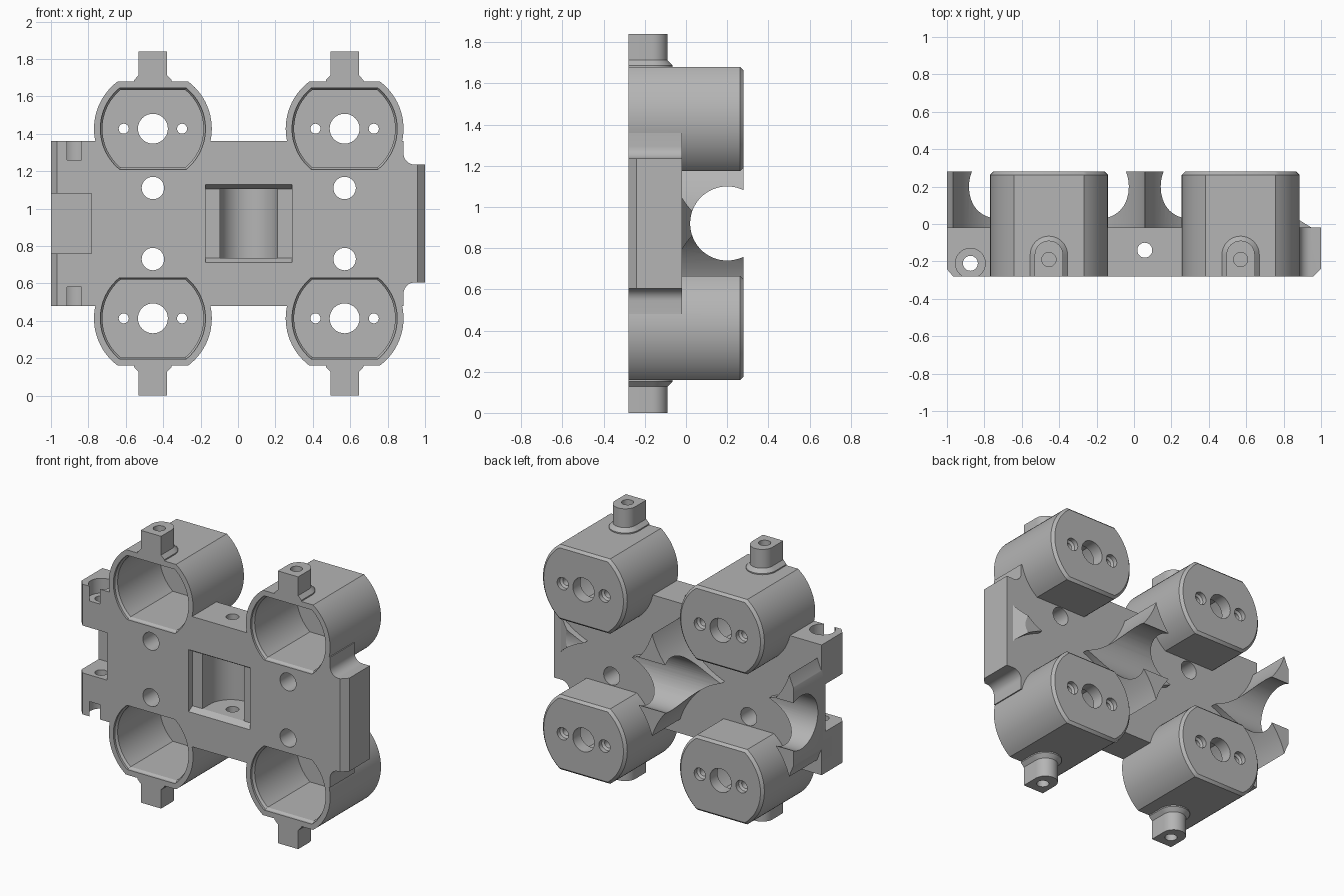
import bpy, bmesh, math

cube = bpy.data.objects.get("Cube")
if cube:
    bpy.data.objects.remove(cube, do_unlink=True)

grey = bpy.data.materials.new("plain_grey")
grey.use_nodes = True
grey.diffuse_color = (0.46, 0.46, 0.46, 1)
grey.node_tree.nodes["Principled BSDF"].inputs["Base Color"].default_value = grey.diffuse_color

MID = 0.92             # height of the mirror plane
POD_X = (-0.455, 0.57)
POD_Z = 0.507          # pod offset above and below the mirror plane
PITCH = 1.025
FRONT, FLOOR, BACK = -0.28, -0.02, 0.28


def loft(name, axis, rings):
    """Closed solid through (depth, outline) rings stacked along an axis."""
    place = {"x": lambda d, p: (d, p[0], p[1]),
             "y": lambda d, p: (p[0], d, p[1]),
             "z": lambda d, p: (p[0], p[1], d)}[axis]
    bm = bmesh.new()
    loops = [[bm.verts.new(place(d, p)) for p in pts] for d, pts in rings]
    n = len(loops[0])
    for a, b in zip(loops, loops[1:]):
        for i in range(n):
            j = (i + 1) % n
            bm.faces.new((a[i], a[j], b[j], b[i]))
    bm.faces.new(loops[0])
    bm.faces.new(loops[-1][::-1])
    bmesh.ops.recalc_face_normals(bm, faces=bm.faces)
    mesh = bpy.data.meshes.new(name)
    bm.to_mesh(mesh)
    bm.free()
    mesh.materials.append(grey)
    ob = bpy.data.objects.new(name, mesh)
    bpy.context.collection.objects.link(ob)
    return ob


def prism(name, axis, a, b, pts):
    return loft(name, axis, [(a, pts), (b, pts)])


def arc(cx, cy, r, start, end, n):
    return [(cx + r * math.cos(start + (end - start) * i / n),
             cy + r * math.sin(start + (end - start) * i / n)) for i in range(n + 1)]


def circle(cx, cy, r, n=32):
    return arc(cx, cy, r, 0, math.tau, n)[:-1]


def rect(x0, x1, y0, y1):
    return [(x0, y0), (x1, y0), (x1, y1), (x0, y1)]


def flat_circle(cx, cz, r, flat):
    """Round outline with flat top and bottom."""
    a = math.asin(flat / r)
    return arc(cx, cz, r, -a, a, 24) + arc(cx, cz, r, math.pi - a, math.pi + a, 24)


def arch(cx, w):
    """Square at the front, round at the back."""
    return [(cx - w, FRONT), (cx + w, FRONT)] + arc(cx, -0.165, w, 0, math.pi, 20)


def combine(body, tool, operation):
    mod = body.modifiers.new("combine", "BOOLEAN")
    mod.operation, mod.solver, mod.object = operation, "EXACT", tool
    bpy.context.view_layer.objects.active = body
    bpy.ops.object.modifier_apply(modifier=mod.name)
    bpy.data.objects.remove(tool, do_unlink=True)


def cut(tool):
    combine(frame, tool, "DIFFERENCE")


def join(tool):
    combine(frame, tool, "UNION")


# Frame block with a narrower tab at the left end
lower = [(-1, MID - 0.44), (0.885, MID - 0.44)]
lower += arc(0.945, MID - 0.375, 0.06, math.pi, math.pi / 2, 8) + [(1, MID - 0.315)]
outline = lower + [(x, 2 * MID - z) for x, z in reversed(lower)]
frame = prism("frame", "y", FRONT, BACK, outline)

# Round clearances about every pod, leaving the four-pointed ridges
for px in (POD_X[0] - PITCH,) + POD_X:
    for s in (-1, 1):
        cut(prism("clearance", "y", FLOOR, 0.5, circle(px, MID + s * POD_Z, 0.538, 96)))

# Lengthwise round channel, tab slope and front corner chamfers
cut(prism("channel", "x", -1.2, 1.2, circle(0.2, MID, 0.18, 64)))
cut(prism("tab_slope", "z", 0.2, 1.6, [(0.755, 0.1), (0.95, FLOOR), (1.2, FLOOR), (1.2, 0.5), (0.755, 0.5)]))
cut(prism("tab_chamfer", "z", 0.2, 1.6, [(0.94, -0.3), (1.1, -0.3), (1.1, -0.14)]))
cut(prism("end_chamfer", "z", 0.2, 1.6, [(-0.95, -0.3), (-1.1, -0.3), (-1.1, -0.125)]))

# Motor pods and their mounting posts
for px in POD_X:
    for s in (-1, 1):
        pz = MID + s * POD_Z
        full = flat_circle(px, pz, 0.315, 0.253)
        join(loft("motor_pod", "y", [(FRONT, full), (0.263, full),
                                     (BACK, flat_circle(px, pz, 0.298, 0.237))]))
        join(loft("mounting_post", "z", [(MID + s * h, arch(px, w)) for h, w in
                                         ((0.74, 0.1), (0.768, 0.1), (0.793, 0.076), (0.92, 0.076))]))

# Pod cavities and all holes
for px in POD_X:
    for s in (-1, 1):
        pz = MID + s * POD_Z
        inner = flat_circle(px, pz, 0.27, 0.208)
        mouth = flat_circle(px, pz, 0.281, 0.217)
        cut(loft("cavity", "y", [(-0.3, mouth), (-0.265, mouth), (-0.25, inner), (0.2, inner)]))
        cut(prism("shaft_hole", "y", 0.1, 0.4, circle(px, pz, 0.08)))
        for side in (-1, 1):
            hx = px + side * 0.156
            cut(loft("screw_hole", "y", [(0.1, circle(hx, pz, 0.027, 20)),
                                         (0.24, circle(hx, pz, 0.027, 20)),
                                         (0.25, circle(hx, pz, 0.042, 20)),
                                         (0.4, circle(hx, pz, 0.042, 20))]))
        cut(prism("plate_hole", "y", -0.4, 0.4, circle(px, MID + s * 0.19, 0.06)))
        cut(prism("post_hole", "z", MID + s * 0.8, MID + s * 1.0, circle(px, -0.19, 0.038, 24)))

# Front window: bevelled opening, then a round-backed pocket
cx = sum(POD_X) / 2
cut(loft("window", "y", [(-0.3, rect(cx - 0.23, cx + 0.23, MID - 0.222, MID + 0.222)),
                         (-0.24, rect(cx - 0.23, cx + 0.23, MID - 0.185, MID + 0.185))]))
cut(prism("pocket", "z", MID - 0.185, MID + 0.185,
          [(cx - 0.155, -0.26), (cx + 0.155, -0.26)] + arc(cx, -0.16, 0.155, 0, math.pi, 32)))
cut(prism("window_bore", "z", 0.2, 1.6, circle(cx, -0.14, 0.04)))

# Right end: clevis recess with a cross bore and open counterbores
cut(prism("recess", "y", -0.4, -0.06, rect(-1.2, -0.783, MID - 0.16, MID + 0.16)))
cut(prism("end_bore", "z", 0.2, 1.6, circle(-0.875, -0.21, 0.04)))
for s in (-1, 1):
    cut(prism("counterbore", "z", MID + s * 0.34, MID + s * 0.6, circle(-0.875, -0.21, 0.08)))

# Smooth curved walls, keep edges crisp
bpy.ops.object.select_all(action="DESELECT")
frame.select_set(True)
bpy.context.view_layer.objects.active = frame
bpy.ops.object.shade_smooth_by_angle(angle=math.radians(30))
